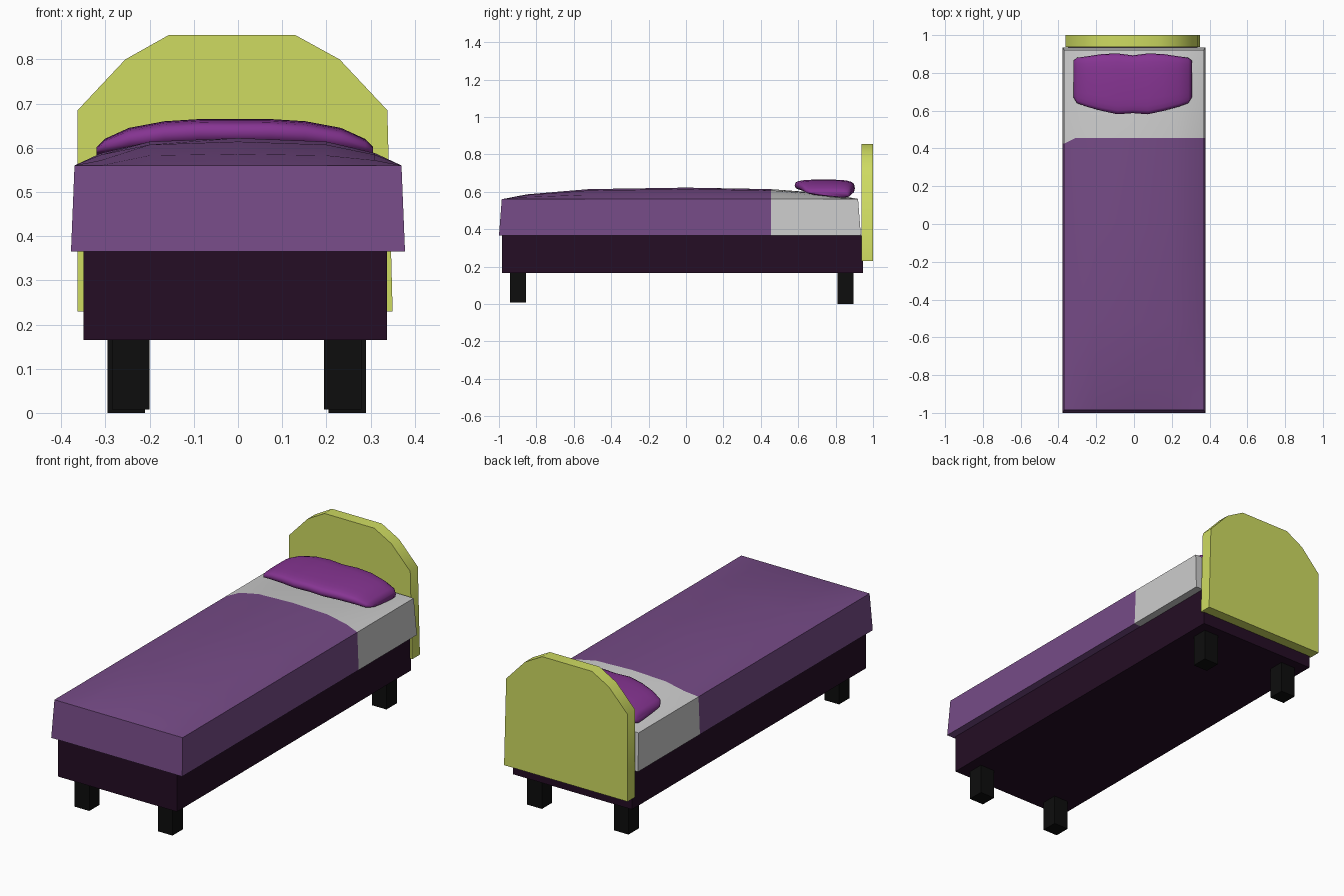
import bpy, bmesh, math

if "Cube" in bpy.data.objects:
    bpy.data.objects.remove(bpy.data.objects["Cube"])


def material(name, rgb):
    m = bpy.data.materials.new(name)
    m.diffuse_color = (*rgb, 1)
    m.use_nodes = True
    m.node_tree.nodes["Principled BSDF"].inputs["Base Color"].default_value = m.diffuse_color
    return m


BLANKET = material("blanket_purple", (0.18, 0.07, 0.24))
PILLOW = material("pillow_violet", (0.24, 0.035, 0.29))
FRAME = material("frame_plum", (0.018, 0.004, 0.018))
BOARD = material("board_lime", (0.62, 0.71, 0.12))
LEG = material("leg_black", (0.004, 0.004, 0.004))


def make(name, verts, faces, mat=None, angle=None):
    me = bpy.data.meshes.new(name)
    me.from_pydata(verts, [], faces)
    bm = bmesh.new()
    bm.from_mesh(me)
    bmesh.ops.recalc_face_normals(bm, faces=bm.faces)
    bm.to_mesh(me)
    bm.free()
    ob = bpy.data.objects.new(name, me)
    bpy.context.collection.objects.link(ob)
    if mat:
        me.materials.append(mat)
    if angle:
        bpy.ops.object.select_all(action='DESELECT')
        ob.select_set(True)
        bpy.context.view_layer.objects.active = ob
        bpy.ops.object.shade_smooth_by_angle(angle=math.radians(angle))
    return ob


def prism(name, outline, y0, y1, mat, angle=None):
    """Extrude an x-z outline along y."""
    n = len(outline)
    verts = [(x, y, z) for y in (y0, y1) for x, z in outline]
    faces = [(i, (i + 1) % n, (i + 1) % n + n, i + n) for i in range(n)]
    faces += [tuple(range(n)), tuple(range(n, 2 * n))]
    return make(name, verts, faces, mat, angle)


def box(name, x0, x1, y0, y1, z0, z1, mat):
    return prism(name, [(x0, z0), (x1, z0), (x1, z1), (x0, z1)], y0, y1, mat)


# Base and legs
box("bed_base", -0.35, 0.337, -0.985, 0.945, 0.165, 0.365, FRAME)
for side, s in (("left", -1), ("right", 1)):
    off = -0.005 if s > 0 else 0
    for end, inner, y0, y1, z0 in (("front", 0.20, -0.94, -0.855, 0.008),
                                   ("back", 0.21, 0.81, 0.895, 0.0)):
        xs = sorted((s * inner + off, s * (inner + 0.085) + off))
        box(f"{end}_{side}_leg", *xs, y0, y1, z0, 0.165, LEG)

# Headboard
prism("headboard", [(-0.363, 0.23), (0.35, 0.23), (0.338, 0.685), (0.23, 0.80),
                    (0.13, 0.855), (-0.157, 0.855), (-0.255, 0.80),
                    (-0.363, 0.685)], 0.937, 1.0, BOARD, 45)

# Domed mattress cover: blanket over the foot, bare sheet at the head
SEAM = 0.455
ACROSS = [(-0.37, 0), (-0.31, 0.45), (-0.2, 0.87), (0, 1),
          (0.2, 0.87), (0.31, 0.45), (0.37, 0)]


def section(y_low, y, rise):
    pts = [(-0.378, y_low, 0.365)]
    pts += [(x, y, 0.56 + 0.062 * f * rise) for x, f in ACROSS]
    pts.append((0.378, y_low, 0.365))
    if y == SEAM:   # the blanket hangs slightly askew on the left
        pts[:2] = [(px, py - 0.03, pz) for px, py, pz in pts[:2]]
    return pts


def cover(name, stations, mat, cap):
    n = len(ACROSS) + 2
    verts = [p for s in stations for p in section(*s)]
    faces = [(r * n + i, r * n + i + 1, (r + 1) * n + i + 1, (r + 1) * n + i)
             for r in range(len(stations) - 1) for i in range(n - 1)]
    faces += [(r * n, r * n + n - 1, (r + 1) * n + n - 1, (r + 1) * n)
              for r in range(len(stations) - 1)]
    c = cap * n
    faces.append(tuple(range(c, c + n)))
    make(name, verts, faces, mat, 40)


cover("blanket", [(-1.0, -0.985, 0), (-0.85, -0.85, 0.42), (-0.52, -0.52, 0.87),
                  (0, 0, 1), (SEAM, SEAM, 0.87)], BLANKET, 0)
cover("sheet", [(SEAM, SEAM, 0.87), (0.75, 0.75, 0.5), (0.935, 0.92, 0.03)], None, 2)

# Pillow: rounded sections lofted sideways (x, y0, y1, z0, z1), mirrored
half = [(0.0, 0.587, 0.893, 0.59, 0.665), (0.08, 0.581, 0.903, 0.59, 0.665),
        (0.16, 0.598, 0.90, 0.588, 0.66), (0.24, 0.62, 0.888, 0.582, 0.645),
        (0.295, 0.64, 0.88, 0.577, 0.62), (0.313, 0.67, 0.865, 0.58, 0.602)]
stations = [(-x, *rest) for x, *rest in half[:0:-1]] + half
N = 20


def power(v):
    return math.copysign(abs(v) ** 0.6, v)


verts = []
for x, y0, y1, z0, z1 in stations:
    for k in range(N):
        a = 2 * math.pi * k / N
        y = (y0 + y1) / 2 + (y1 - y0) / 2 * power(math.cos(a))
        t = (1 + power(math.sin(a))) / 2
        z = z0 + (z1 - z0) * t - 0.1 * (y - 0.74) * (1 - t)
        verts.append((x - 0.007, y, z))
R = len(stations)
faces = [(r * N + k, r * N + (k + 1) % N, (r + 1) * N + (k + 1) % N, (r + 1) * N + k)
         for r in range(R - 1) for k in range(N)]
faces += [tuple(range(N)), tuple(range((R - 1) * N, R * N))]
make("pillow", verts, faces, PILLOW, 60)
